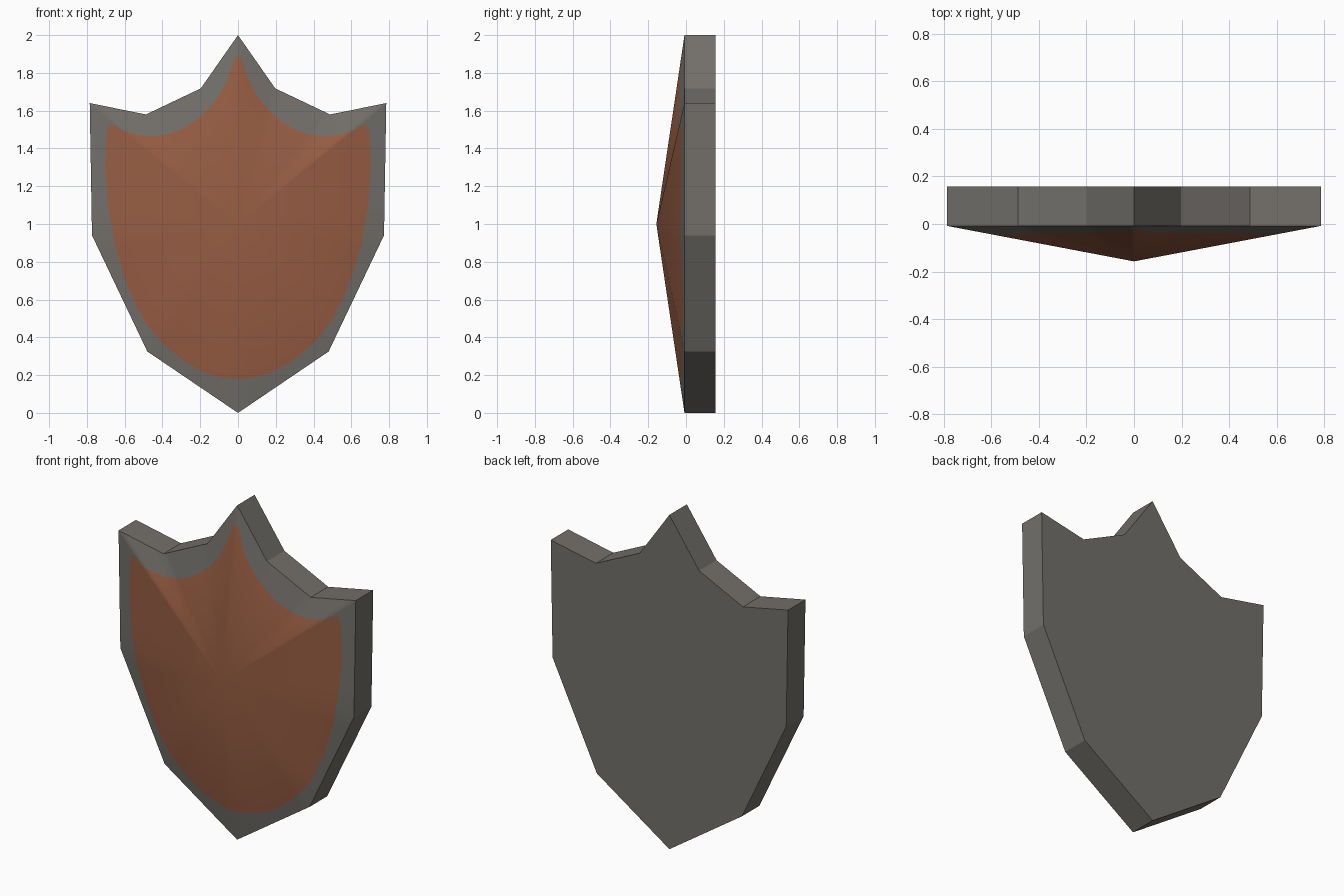
import bpy, bmesh, math

if "Cube" in bpy.data.objects:
    bpy.data.objects.remove(bpy.data.objects["Cube"])

RIM_Y, BACK_Y, APEX_Y, CZ = -0.008, 0.157, -0.157, 1.0

# Right halves of the outlines, from top to bottom (x, z)
half_outer = [(0, 2.0), (0.197, 1.718), (0.487, 1.58), (0.785, 1.64),
              (0.773, 0.94), (0.48, 0.325), (0, 0)]
half_panel = [(0, 1.885), (0.018, 1.88), (0.032, 1.83), (0.06, 1.755), (0.1, 1.68),
              (0.15, 1.615), (0.21, 1.56), (0.28, 1.51), (0.37, 1.475), (0.46, 1.465),
              (0.55, 1.475), (0.61, 1.495), (0.665, 1.525), (0.686, 1.518),
              (0.697, 1.47), (0.704, 1.3), (0.69, 1.1), (0.65, 0.88), (0.585, 0.67),
              (0.5, 0.49), (0.4, 0.37), (0.29, 0.275), (0.18, 0.215), (0.07, 0.183),
              (0, 0.178)]


def mirrored(half):
    return half + [(-x, z) for x, z in reversed(half[1:-1])]


def angle(p):
    """Clockwise angle from straight up, seen from the dome's apex."""
    return round(math.atan2(p[0], p[1] - CZ) % (2 * math.pi), 5)


def ray_hit(loop, a):
    """Point where a ray from the apex crosses a loop."""
    dx, dz = math.sin(a), math.cos(a)
    for i, p in enumerate(loop):
        q = loop[(i + 1) % len(loop)]
        span = (angle(q) - angle(p)) % (2 * math.pi)
        if (a - angle(p)) % (2 * math.pi) <= span + 1e-6:
            ex, ez = q[0] - p[0], q[1] - p[1]
            r = (p[0] * ez - (p[1] - CZ) * ex) / (dx * ez - dz * ex)
            return r * dx, CZ + r * dz, r


def material(name, rgb):
    m = bpy.data.materials.new(name)
    m.diffuse_color = (*rgb, 1)
    m.use_nodes = True
    m.node_tree.nodes["Principled BSDF"].inputs["Base Color"].default_value = m.diffuse_color
    return m


outer, panel = mirrored(half_outer), mirrored(half_panel)
angles = sorted({angle(p) for p in outer + panel})
corners = {angle(p) for p in outer}

bm = bmesh.new()
apex = bm.verts.new((0, APEX_Y, CZ))
inner_v, rim_v, back_v = [], [], []
for a in angles:
    ox, oz, ro = ray_hit(outer, a)
    ix, iz, ri = ray_hit(panel, a)
    inner_v.append(bm.verts.new((ix, APEX_Y + (RIM_Y - APEX_Y) * ri / ro, iz)))
    rim_v.append(bm.verts.new((ox, RIM_Y, oz)))
    back_v.append(bm.verts.new((ox, BACK_Y, oz)))

n = len(angles)
for i in range(n):
    j = (i + 1) % n
    # Painted panel and grey border on the shallow pyramid front
    f = bm.faces.new((apex, inner_v[i], inner_v[j]))
    f.material_index = 1
    f.smooth = True
    f = bm.faces.new((inner_v[i], rim_v[i], rim_v[j], inner_v[j]))
    f.smooth = True
    # Flat outer edge
    bm.faces.new((rim_v[i], back_v[i], back_v[j], rim_v[j]))
# Flat back
bm.faces.new(back_v)
bmesh.ops.recalc_face_normals(bm, faces=bm.faces[:])
# Crisp rim and back outlines
for e in bm.edges:
    if any(not f.smooth for f in e.link_faces):
        e.smooth = False

mesh = bpy.data.meshes.new("shield")
bm.to_mesh(mesh)
bm.free()
mesh.materials.append(material("stone grey", (0.17, 0.16, 0.145)))
mesh.materials.append(material("leather brown", (0.31, 0.11, 0.056)))
bpy.context.collection.objects.link(bpy.data.objects.new("shield", mesh))
